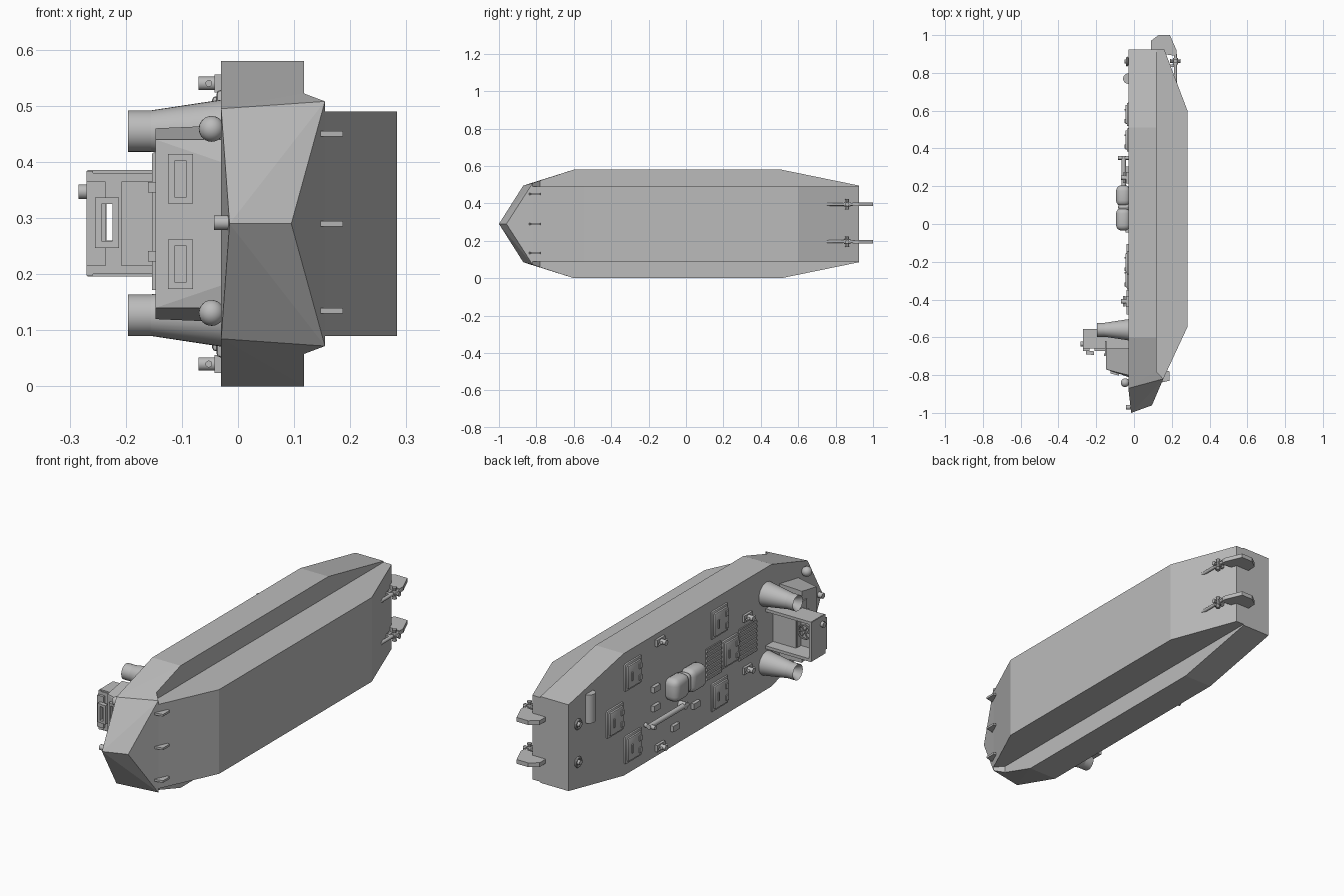
import bpy, bmesh, math
from mathutils import Vector, Matrix

if "Cube" in bpy.data.objects:
    bpy.data.objects.remove(bpy.data.objects["Cube"])

grey = bpy.data.materials.new("hull grey")
grey.use_nodes = True
grey.diffuse_color = (0.5, 0.5, 0.5, 1)
grey.node_tree.nodes["Principled BSDF"].inputs["Base Color"].default_value = (0.5, 0.5, 0.5, 1)

MID = 0.29      # centre line of the vessel, along z
DECK = -0.03    # deck plane, which faces -x


def finish(bm, name, smooth=False):
    mesh = bpy.data.meshes.new(name)
    bm.to_mesh(mesh)
    bm.free()
    mesh.materials.append(grey)
    ob = bpy.data.objects.new(name, mesh)
    bpy.context.collection.objects.link(ob)
    if smooth:
        bpy.ops.object.select_all(action='DESELECT')
        ob.select_set(True)
        bpy.context.view_layer.objects.active = ob
        bpy.ops.object.shade_smooth_by_angle(angle=math.radians(35))
    return ob


def hull(name, pts):
    bm = bmesh.new()
    for p in pts:
        bm.verts.new(p)
    bmesh.ops.convex_hull(bm, input=bm.verts)
    bmesh.ops.dissolve_limit(bm, angle_limit=0.01, verts=bm.verts, edges=bm.edges)
    return finish(bm, name)


def flip(pts):
    return [(x, y, 2 * MID - z) for x, y, z in pts]


def box(name, x, y, z, bevel=0, segments=2):
    bm = bmesh.new()
    size = [b - a for a, b in (x, y, z)]
    mid = [(a + b) / 2 for a, b in (x, y, z)]
    bmesh.ops.create_cube(bm, size=1, matrix=Matrix.Translation(mid) @ Matrix.Diagonal((*size, 1)))
    if bevel:
        bmesh.ops.bevel(bm, geom=bm.edges[:], offset=bevel, segments=segments, affect='EDGES', profile=0.5)
    return finish(bm, name, bool(bevel))


def rod(name, a, b, r1, r2=None, sides=20):
    a, b = Vector(a), Vector(b)
    turn = (b - a).to_track_quat('Z', 'Y').to_matrix().to_4x4()
    bm = bmesh.new()
    bmesh.ops.create_cone(bm, cap_ends=True, segments=sides, radius1=r1, radius2=r1 if r2 is None else r2,
                          depth=(b - a).length, matrix=Matrix.Translation((a + b) / 2) @ turn)
    return finish(bm, name, True)


def ring(name, centre, axis, radius, tube):
    turn = Vector(axis).to_track_quat('Z', 'Y').to_matrix()
    bm = bmesh.new()
    n, m = 20, 8
    loops = []
    for i in range(n):
        a = math.tau * i / n
        loop = []
        for j in range(m):
            b = math.tau * j / m
            r = radius + tube * math.cos(b)
            p = Vector((r * math.cos(a), r * math.sin(a), tube * math.sin(b)))
            loop.append(bm.verts.new(Vector(centre) + turn @ p))
        loops.append(loop)
    for i in range(n):
        for j in range(m):
            k, l = (i + 1) % n, (j + 1) % m
            bm.faces.new((loops[i][j], loops[k][j], loops[k][l], loops[i][l]))
    return finish(bm, name, True)


# Hull: central keel body, two side sponsons, wedge bow
profile = [(DECK, -.87), (DECK, .925), (.16, .925), (.283, .6), (.283, -.545), (.155, -.82)]
hull("keel_body", [(x, y, z) for x, y in profile for z in (.09, .49)])
rear = [(-.6, .58), (.51, .58), (.925, .495), (.925, .48)]
sponson = [(x, y, z) for x in (DECK, .118) for y, z in rear]
sponson += [(DECK, -.87, .495), (DECK, -.87, .48), (.118, -.78, .522), (.118, -.83, .48)]
hull("left_sponson", sponson)
hull("right_sponson", flip(sponson))
edge = [(DECK, -.87, .495), (.155, -.82, .508), (.118, -.78, .522)]
hull("bow", edge + flip(edge) + [(-.015, -1, MID), (.095, -.96, MID)])

# Fins under the bow
for z in (.135, MID, .45):
    hull("bow_fin", [(x, y, z + d) for x, y in ((.14, -.84), (.187, -.83), (.187, -.78), (.16, -.775))
                     for d in (-.005, .005)])

# Rudders, shafts and propellers
blade = [(.09, .92), (.09, .97), (.13, 1), (.19, 1), (.225, .92), (.225, .89), (.15, .9)]
for z in (.195, .395):
    hull("rudder", [(x, y, z + d) for x, y in blade for d in (-.01, .01)])
    rod("propeller_shaft", (.219, .73, z), (.219, .9, z), .008)
    rod("propeller_hub", (.219, .845, z), (.219, .88, z), .013)
    box("shaft_strut", (.16, .225), (.83, .845), (z - .005, z + .005))
    for k in range(4):
        a = k * math.pi / 2
        d = Vector((math.cos(a), 0, math.sin(a)))
        c = Vector((.219, .862, z))
        rod("propeller_blade", c, c + d * .028, .006, .011, 8)

# Forward cabin with two framed ports
cabin = [(x, y, z) for x, y, z in ((DECK, -.66, .465), (-.147, -.66, .46), (DECK, -.8, .44),
                                   (DECK, -.81, .40), (-.147, -.77, .44))]
hull("forward_cabin", cabin + flip(cabin) + [(DECK, -.8, .14), (-.147, -.77, .14)])


def frame(name, x, z, y, width, slope=0):
    # Rim of four bars lying on a forward-facing wall
    (x0, x1), (z0, z1), w = x, z, width
    for bx, bz in (((x0, x0 + w), z), ((x1 - w, x1), z), (x, (z0, z0 + w)), (x, (z1 - w, z1))):
        hull(name, [(px, py + slope * (px + .15), pz) for px in bx for py in (y - .01, y + .01) for pz in bz])


for c in (.218, .37):
    frame("port_frame", (-.125, -.08), (c - .044, c + .044), -.775, .012, -.25)

# Open-backed bridge with a slot in its front wall
box("bridge_roof", (-.27, -.258), (-.66, -.555), (.198, .384))
for s, (z0, z1) in (("right", (.196, .21)), ("left", (.372, .386))):
    box(s + "_bridge_wall", (-.268, DECK), (-.655, -.555), (z0, z1))
front = [((-.262, -.234), (.2, .38)), ((-.222, DECK), (.2, .38)),
         ((-.24, -.215), (.2, .26)), ((-.24, -.215), (.325, .38))]
for x, z in front:
    box("bridge_front", x, (-.66, -.645), z)
for z0, z1, w in ((.215, .365, 0),):
    for x in ((-.27, -.236), (-.208, -.148)):
        box("bridge_front_panel", x, (-.672, -.655), (z0, z1))
frame("slot_frame", (-.255, -.212), (.247, .337), -.69, .012, -.1)
box("bridge_console", (-.15, DECK), (-.65, -.61), (.21, .372))
box("cabin_rear_plate", (-.153, -.145), (-.69, -.62), (.172, .415))
for z in (.232, .355):
    box("hinge_block", (-.16, -.14), (-.7, -.685), (z - .009, z + .009))

# Steering wheel
ring("steering_wheel", (-.185, -.625, MID), (0, 1, 0), .032, .004)
rod("wheel_column", (-.185, -.65, MID), (-.185, -.617, MID), .007)
for k in range(3):
    a = k * math.pi / 3
    d = Vector((math.cos(a), 0, math.sin(a))) * .032
    c = Vector((-.185, -.625, MID))
    rod("wheel_spoke", c - d, c + d, .003, sides=8)

# Flared funnels with an open top, and domed lamps
for z in (.127, .455):
    rod("funnel", (DECK, -.56, z), (-.155, -.56, z), .056, .037, 32)
    tip = rod("funnel_tip", (-.15, -.56, z), (-.196, -.56, z), .037, sides=32)
    bm = bmesh.new()
    bm.from_mesh(tip.data)
    cap = min((f for f in bm.faces if len(f.verts) > 4), key=lambda f: f.calc_center_median().x)
    bmesh.ops.inset_region(bm, faces=[cap], thickness=.021)
    bmesh.ops.translate(bm, verts=cap.verts, vec=(.035, 0, 0))
    bm.to_mesh(tip.data)
    bm.free()
for z in (.131, .459):
    bm = bmesh.new()
    bmesh.ops.create_uvsphere(bm, u_segments=20, v_segments=12, radius=.023,
                              matrix=Matrix.Translation((-.047, -.84, z)))
    finish(bm, "bow_lamp", True)
rod("bridge_lamp", (-.284, -.635, .347), (-.265, -.635, .347), .013)
rod("bow_post", (-.043, -.97, MID + .002), (0, -.97, MID + .002), .013)

# Deck hatches: rounded lid, raised rim, handle bars
for y, z in ((.445, .118), (.445, .462), (.58, MID), (-.205, .118), (-.205, .462), (-.285, MID)):
    box("hatch_base", (DECK - .008, DECK + .01), (y - .062, y + .062), (z - .066, z + .066), .006)
    box("hatch_lid", (DECK - .016, DECK), (y - .051, y + .051), (z - .055, z + .055), .006)
    for d in (-.028, .028):
        box("hatch_hinge", (DECK - .021, DECK), (y - .045, y - .025), (z + d - .012, z + d + .012))
    box("hatch_handle", (DECK - .021, DECK), (y + .022, y + .03), (z - .02, z + .02))

# Bollards: foot, post and crossbar
for y, z in ((.245, .04), (.245, .54), (-.41, .157), (-.41, .405)):
    box("bollard_foot", (DECK - .012, DECK), (y - .03, y + .03), (z - .016, z + .016))
    rod("bollard_post", (DECK, y, z), (DECK - .04, y, z), .012)
    rod("bollard_bar", (DECK - .022, y - .028, z), (DECK - .022, y + .028, z), .006)

# Mooring rings at the stern
for z in (.2, .38):
    ring("mooring_ring", (DECK - .006, .86, z), (1, 0, 0), .02, .006)
    rod("mooring_stud", (DECK, .86, z), (DECK - .02, .86, z), .011)

# Life raft pair, stern drum, crane arm
box("raft_front", (-.095, -.02), (-.035, .085), (.235, .345), .03, 4)
box("raft_back", (-.095, -.02), (.095, .205), (.235, .345), .03, 4)
box("raft_strap", (-.085, -.02), (.07, .11), (.245, .335), .02, 3)
rod("stern_drum", (DECK, .77, .36), (DECK, .77, .495), .028)
rod("crane_arm", (-.055, .07, .18), (-.055, .36, .18), .012)
rod("crane_post", (DECK, .09, .18), (-.065, .09, .18), .016)
rod("crane_tip", (DECK, .35, .18), (-.085, .35, .18), .01)

# Small lockers and grated deck plates
for y, z in ((.28, .33), (.28, .24), (.135, .09), (-.02, .137)):
    box("deck_locker", (DECK - .016, DECK), (y - .024, y + .024), (z - .014, z + .014))
for y, half in ((-.16, .055), (-.415, .065)):
    box("deck_plate", (DECK - .005, DECK), (y - half, y + half), (MID - .075, MID + .075))
    for k in range(7):
        z = MID - .066 + .022 * k
        box("plate_slat", (DECK - .009, DECK), (y - half, y + half), (z - .005, z + .005))
